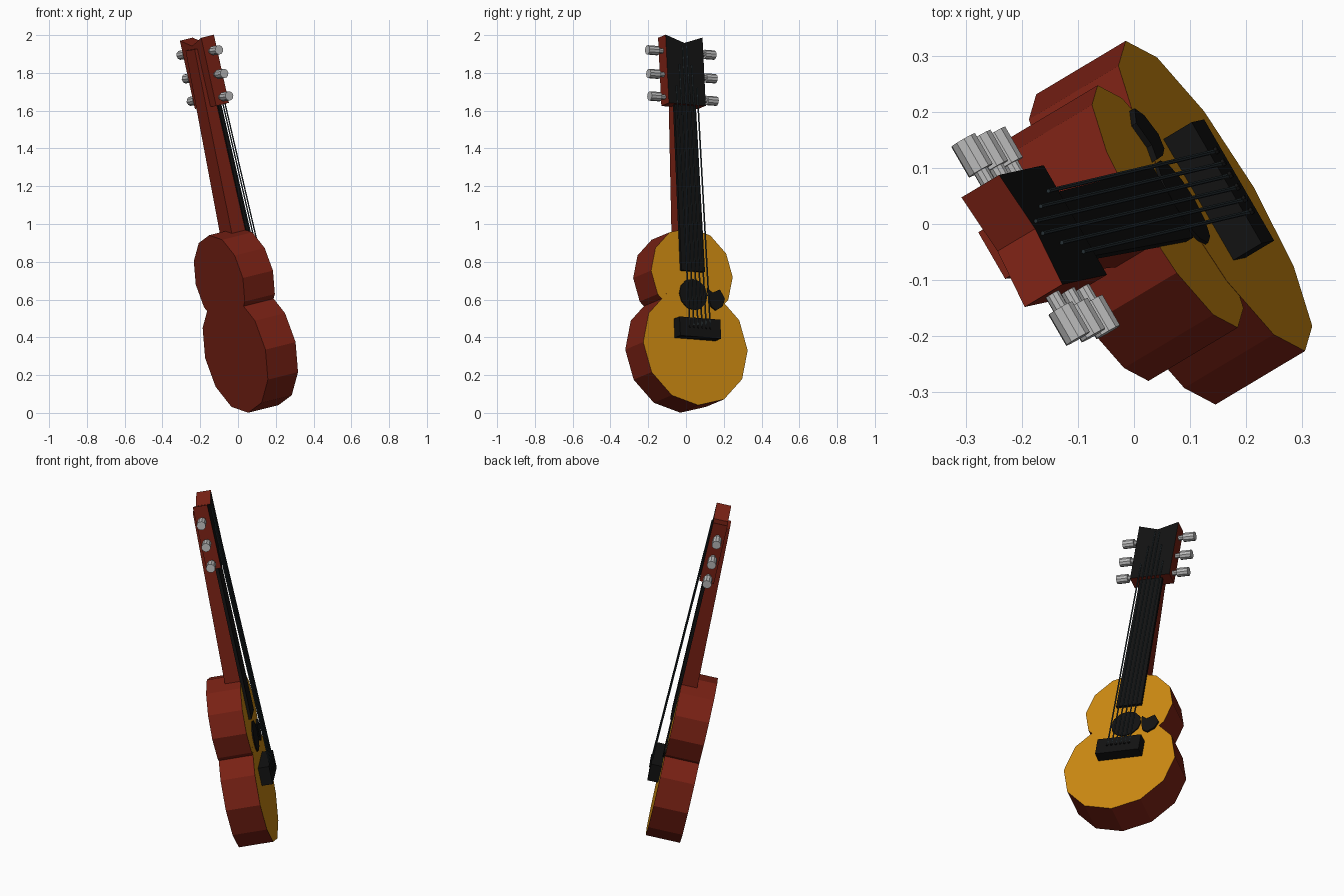
import bpy, bmesh, math
from mathutils import Vector, Matrix

if "Cube" in bpy.data.objects:
    bpy.data.objects.remove(bpy.data.objects["Cube"])

# Local frame: a = across the width, b = along the neck, c = out of the face
U = Vector((-0.215, -0.047, 0.9755)).normalized()
W = Vector((-0.5, 0.865, -0.0685))
W = (W - U * W.dot(U)).normalized()
N = W.cross(U)
ORIGIN = Vector((0.145, 0.05, 0.353))
FRAME = Matrix((W, U, N)).transposed().to_4x4()
FRAME.translation = ORIGIN


def material(name, rgb):
    m = bpy.data.materials.new(name)
    m.diffuse_color = (*rgb, 1)
    m.use_nodes = True
    m.node_tree.nodes["Principled BSDF"].inputs["Base Color"].default_value = m.diffuse_color
    return m


RED = material("red_wood", (0.19, 0.015, 0.007))
GOLD = material("gold_wood", (0.60, 0.25, 0.006))
BLACK = material("black", (0.006, 0.006, 0.006))
STEEL = material("steel", (0.02, 0.03, 0.035))
METAL = material("metal", (0.5, 0.5, 0.5))


def loft(name, start, end, mat, end_mat=None):
    """Closed solid between two matching rings; the end cap may have its own material."""
    bm = bmesh.new()
    p = [bm.verts.new(v) for v in start]
    q = [bm.verts.new(v) for v in end]
    n = len(p)
    bm.faces.new(p)
    cap = bm.faces.new(q)
    for i in range(n):
        j = (i + 1) % n
        bm.faces.new((p[i], p[j], q[j], q[i]))
    if end_mat:
        cap.material_index = 1
    bmesh.ops.recalc_face_normals(bm, faces=bm.faces[:])
    bm.transform(FRAME)
    me = bpy.data.meshes.new(name)
    bm.to_mesh(me)
    bm.free()
    me.materials.append(mat)
    if end_mat:
        me.materials.append(end_mat)
    ob = bpy.data.objects.new(name, me)
    bpy.context.collection.objects.link(ob)
    return ob


def slab(name, outline, c0, c1, mat, front=None):
    return loft(name, [(a, b, c0) for a, b in outline],
                [(a, b, c1) for a, b in outline], mat, front)


def circle(r, n, x=0, y=0):
    return [(x + r * math.sin(2 * math.pi * i / n), y + r * math.cos(2 * math.pi * i / n))
            for i in range(n)]


def rect(w, b0, b1):
    return [(-w / 2, b0), (w / 2, b0), (w / 2, b1), (-w / 2, b1)]


# Body: two twelve-sided lobes
slab("lower_body", circle(0.32, 12), -0.19, 0, RED, GOLD)
slab("upper_body", circle(0.25, 12, 0, 0.393), -0.19, -0.0005, RED, GOLD)

# Sound hole, pickguard and bridge
slab("sound_hole", circle(0.085, 12, 0, 0.28), -0.005, 0.006, BLACK)
slab("pickguard", [(0.087, 0.32), (0.116, 0.297), (0.162, 0.317), (0.19, 0.268),
                   (0.173, 0.226), (0.133, 0.202), (0.104, 0.22), (0.092, 0.26)],
     -0.005, 0.01, BLACK)
slab("bridge", rect(0.25, 0.037, 0.14), -0.005, 0.06, BLACK)

# Tapered neck and fretboard
loft("neck",
     [(-0.063, 0.55, -0.09), (0.063, 0.55, -0.09), (0.063, 0.55, 0), (-0.063, 0.55, 0)],
     [(-0.048, 1.62, -0.06), (0.048, 1.62, -0.06), (0.048, 1.62, 0), (-0.048, 1.62, 0)], RED)
slab("fretboard", [(-0.072, 0.405), (0.072, 0.405), (0.065, 1.32), (-0.065, 1.32)],
     -0.003, 0.015, BLACK)

# Notched headstock
slab("headstock", [(-0.113, 1.305), (0.113, 1.305), (0.113, 1.675), (0, 1.638), (-0.113, 1.675)],
     -0.043, 0.037, RED, BLACK)

# Tuning pegs, three each side
for side, label in ((-1, "right"), (1, "left")):
    for k, b in enumerate((1.345, 1.467, 1.595)):
        for part, r, a0, a1 in (("shaft", 0.014, 0.10, 0.15), ("peg", 0.025, 0.142, 0.205)):
            ring = circle(r, 10, b, -0.005)
            loft(f"{part}_{label}_{k + 1}", [(side * a0, y, z) for y, z in ring],
                 [(side * a1, y, z) for y, z in ring], METAL)

# Strings and bridge pins
for i, b_end in enumerate((1.40, 1.52, 1.62, 1.62, 1.52, 1.40)):
    a = (i - 2.5) * 0.025
    ring = circle(0.004, 6)
    loft(f"string_{i + 1}", [(a + x, 0.10, 0.058 + z) for x, z in ring],
         [(a + x, b_end, 0.041 + z) for x, z in ring], STEEL)
    slab(f"bridge_pin_{i + 1}", circle(0.007, 6, a, 0.09), 0.055, 0.066, BLACK)
